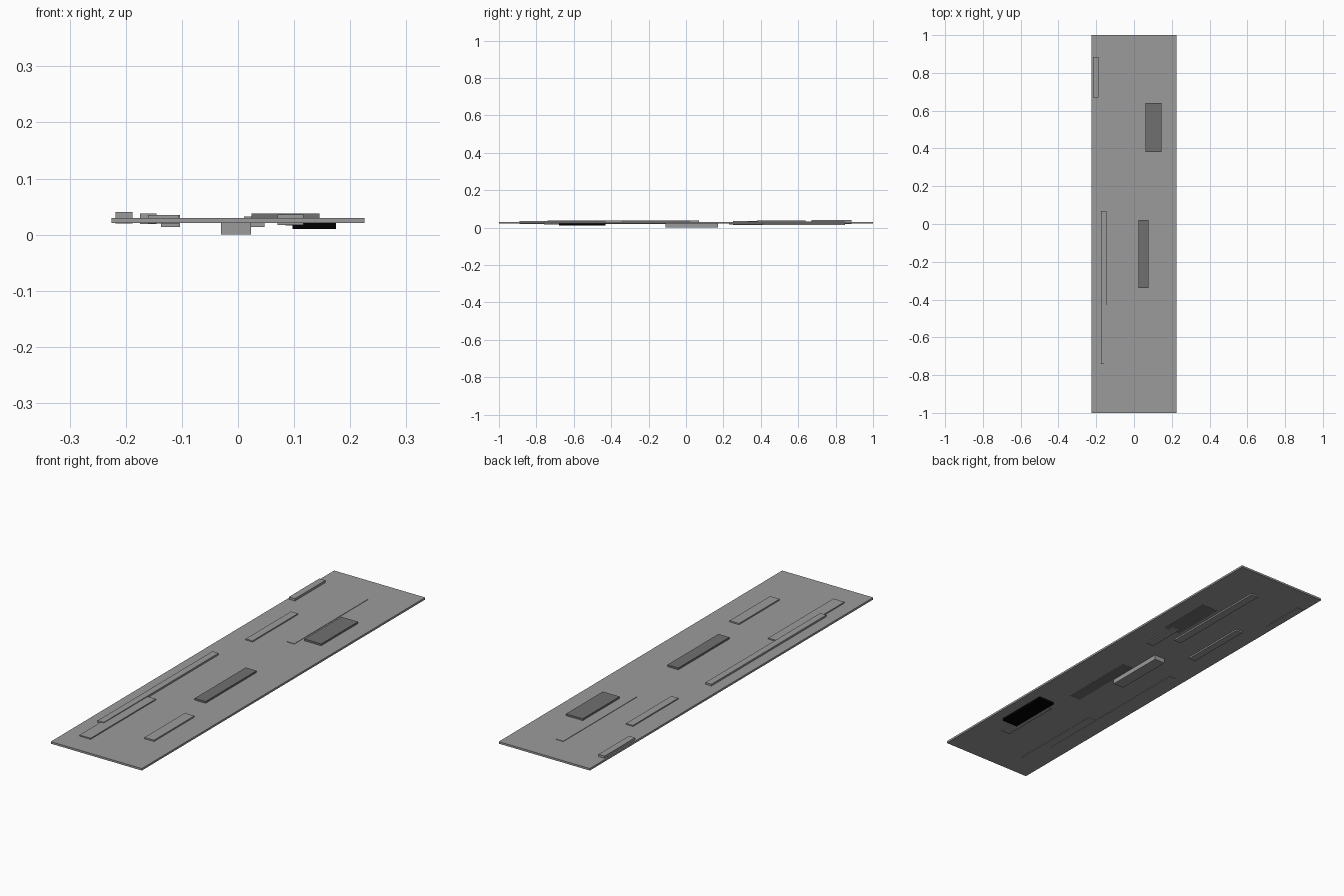
import bpy

# Remove the default object
default = bpy.data.objects.get("Cube")
if default:
    bpy.data.objects.remove(default, do_unlink=True)


def material(name, value):
    m = bpy.data.materials.new(name)
    m.use_nodes = True
    colour = (value, value, value, 1)
    m.diffuse_color = colour
    m.node_tree.nodes["Principled BSDF"].inputs["Base Color"].default_value = colour
    return m


grey = material("light grey", 0.33)
dark = material("dark grey", 0.16)
black = material("black", 0.0)


def box(name, mat, x, y, z):
    """Box spanning the given (low, high) ranges."""
    spans = (x, y, z)
    bpy.ops.mesh.primitive_cube_add(size=1)
    ob = bpy.context.object
    ob.name = name
    ob.location = [(a + b) / 2 for a, b in spans]
    ob.scale = [b - a for a, b in spans]
    bpy.ops.object.transform_apply(location=True, rotation=False, scale=True)
    ob.data.materials.append(mat)


# Main hull plate
box("main_plate", grey, (-0.225, 0.225), (-1, 1), (0.021, 0.030))

# Panels that pass through the plate and stand proud above and below
box("long_side_panel", grey, (-0.175, -0.145), (-0.74, 0.07), (0.019, 0.038))
box("front_side_panel", grey, (-0.16, -0.105), (-0.89, -0.43), (0.020, 0.035))
box("front_panel", grey, (0.07, 0.117), (-0.76, -0.475), (0.017, 0.036))
box("rear_strip", grey, (0.011, 0.047), (0.33, 0.85), (0.014, 0.032))
box("rear_side_panel", grey, (-0.137, -0.103), (0.25, 0.57), (0.014, 0.035))
box("rear_edge_block", grey, (-0.218, -0.188), (0.67, 0.885), (0.020, 0.040))

# Dark raised panels
box("dark_middle_panel", dark, (0.024, 0.078), (-0.34, 0.02), (0.0205, 0.038))
box("dark_rear_panel", dark, (0.062, 0.145), (0.38, 0.64), (0.0205, 0.038))

# Underside blocks
box("centre_underside_block", grey, (-0.03, 0.023), (-0.11, 0.17), (0, 0.022))
box("black_underside_block", black, (0.097, 0.175), (-0.68, -0.43), (0.010, 0.022))
box("rear_underside_block", grey, (0.085, 0.12), (0.23, 0.41), (0.016, 0.022))
